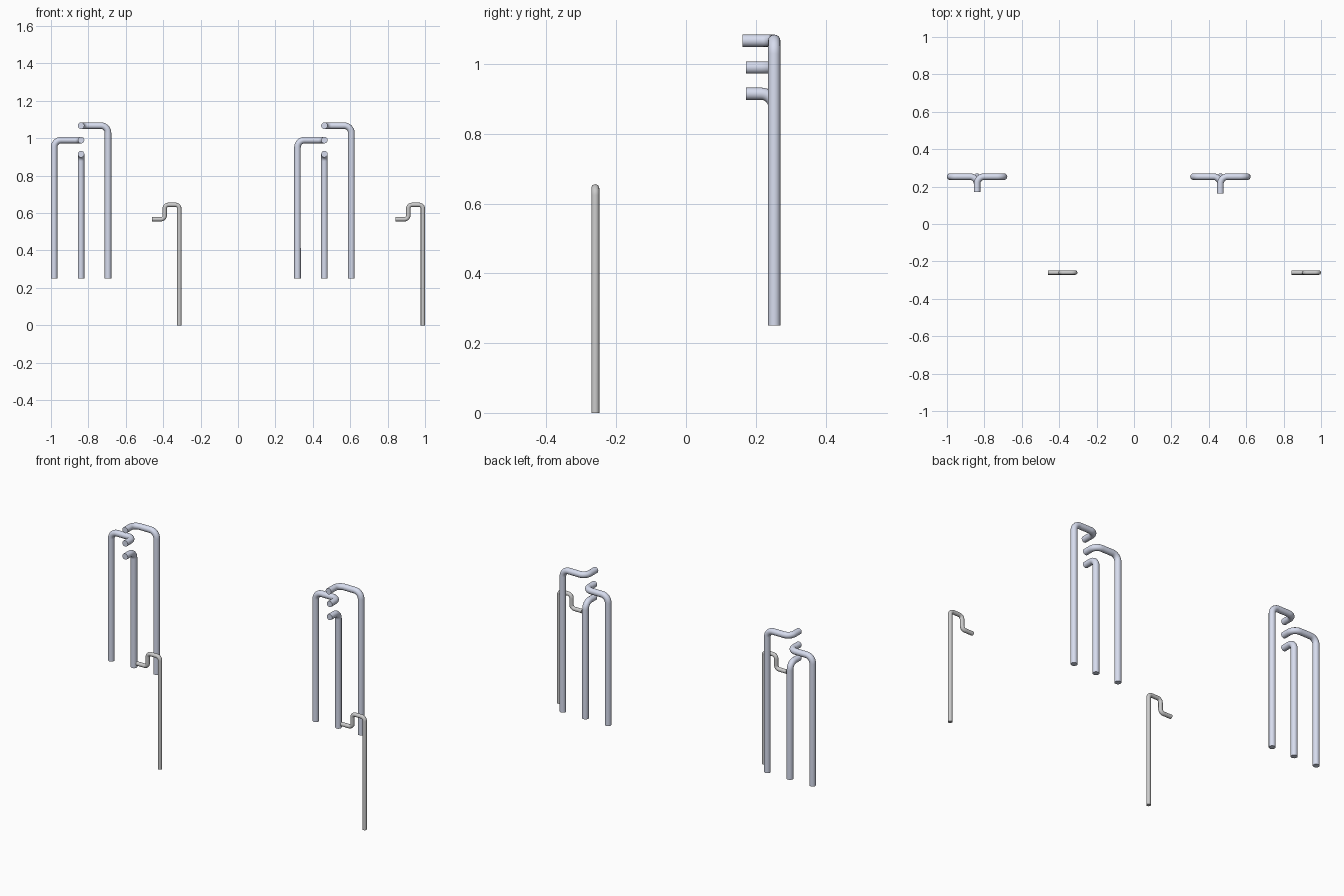
import bpy, math
from mathutils import Vector

if "Cube" in bpy.data.objects:
    bpy.data.objects.remove(bpy.data.objects["Cube"])

pipe_mat = bpy.data.materials.new("pale_blue_metal")
pipe_mat.diffuse_color = (0.68, 0.72, 0.86, 1)
pipe_mat.use_nodes = True
pipe_mat.node_tree.nodes["Principled BSDF"].inputs["Base Color"].default_value = pipe_mat.diffuse_color


def rounded(points, bend, steps=8):
    """Path with every right-angled corner replaced by an arc."""
    pts = [Vector(p) for p in points]
    out = [pts[0]]
    for a, b, c in zip(pts, pts[1:], pts[2:]):
        u, v = (a - b).normalized(), (c - b).normalized()
        centre = b + (u + v) * bend
        for i in range(steps + 1):
            t = i / steps * math.pi / 2
            out.append(centre - v * bend * math.cos(t) - u * bend * math.sin(t))
    return out + [pts[-1]]


def tube(name, points, radius, bend, mat=None):
    path = rounded(points, bend)
    cu = bpy.data.curves.new(name, 'CURVE')
    cu.dimensions = '3D'
    cu.bevel_depth = radius
    cu.bevel_resolution = 6
    cu.use_fill_caps = True
    sp = cu.splines.new('POLY')
    sp.points.add(len(path) - 1)
    for p, co in zip(sp.points, path):
        p.co = (*co, 1)
    ob = bpy.data.objects.new(name, cu)
    bpy.context.collection.objects.link(ob)
    bpy.ops.object.select_all(action='DESELECT')
    ob.select_set(True)
    bpy.context.view_layer.objects.active = ob
    bpy.ops.object.convert(target='MESH')
    bpy.ops.object.shade_smooth_by_angle(angle=math.radians(40))
    if mat:
        bpy.context.object.data.materials.append(mat)


R, Y, BASE = 0.0175, 0.253, 0.25
for side, x, high_end in (("left", -0.839, 0.172), ("right", 0.462, 0.162)):
    # low pipe: straight up, then forward
    tube(side + "_low_pipe",
         [(x, Y, BASE), (x, Y, 0.915), (x, 0.172, 0.915)], R, 0.038, pipe_mat)
    # outer pipes: up, across to the middle, then forward
    for label, dx, z, end in (("middle", -0.144, 0.99, 0.172), ("high", 0.144, 1.067, high_end)):
        tube(f"{side}_{label}_pipe",
             [(x + dx, Y, BASE), (x + dx, Y, z), (x, Y, z), (x, end, z)], R, 0.038, pipe_mat)

# thin stepped drain tubes in front
for side, x in (("left", -0.314), ("right", 0.9885)):
    tube(side + "_drain_tube",
         [(x, -0.26, 0), (x, -0.26, 0.644), (x - 0.078, -0.26, 0.644),
          (x - 0.078, -0.26, 0.567), (x - 0.147, -0.26, 0.567)], 0.0115, 0.02)
